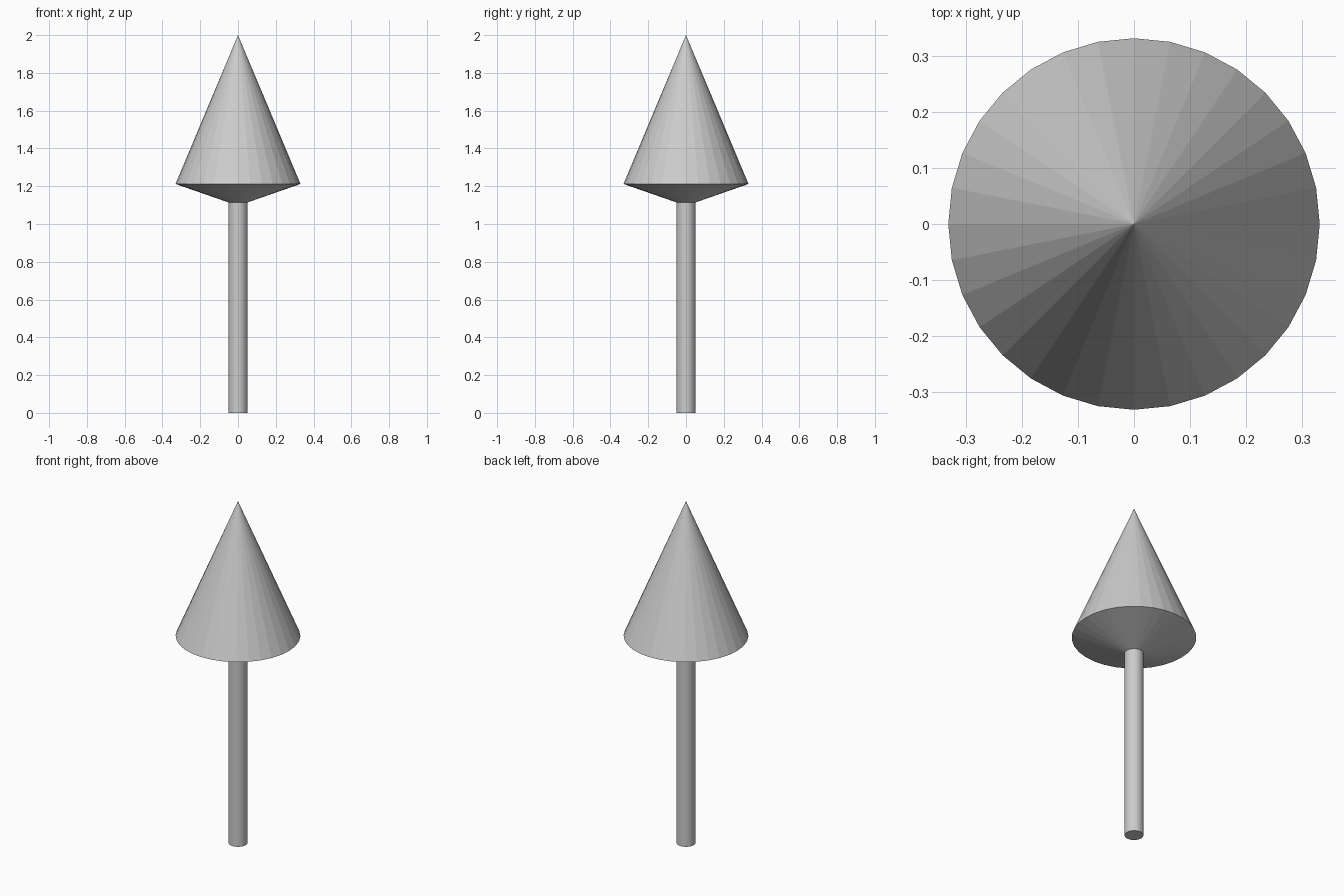
import bpy, bmesh
from math import sin, cos, tau

if "Cube" in bpy.data.objects:
    bpy.data.objects.remove(bpy.data.objects["Cube"])

SIDES = 32


def revolve(name, profile):
    """Spin (radius, z) points around z; zero radius makes a pole, open ends are capped."""
    bm = bmesh.new()
    rings = []
    for r, z in profile:
        n = SIDES if r else 1
        rings.append([bm.verts.new((r * cos(tau * i / SIDES), r * sin(tau * i / SIDES), z))
                      for i in range(n)])
    for a, b in zip(rings, rings[1:]):
        for i in range(SIDES):
            j = (i + 1) % SIDES
            if len(b) == 1:
                bm.faces.new((a[i], a[j], b[0]))
            else:
                bm.faces.new((a[i], a[j], b[j], b[i]))
    bm.faces.new(rings[0][::-1])
    bmesh.ops.recalc_face_normals(bm, faces=bm.faces)
    mesh = bpy.data.meshes.new(name)
    bm.to_mesh(mesh)
    bm.free()
    obj = bpy.data.objects.new(name, mesh)
    bpy.context.collection.objects.link(obj)
    return obj


# One continuous arrow: round shaft, flared underside, pointed head
revolve("arrow", [(0.05, 0), (0.05, 1.114), (0.331, 1.212), (0, 2)])
